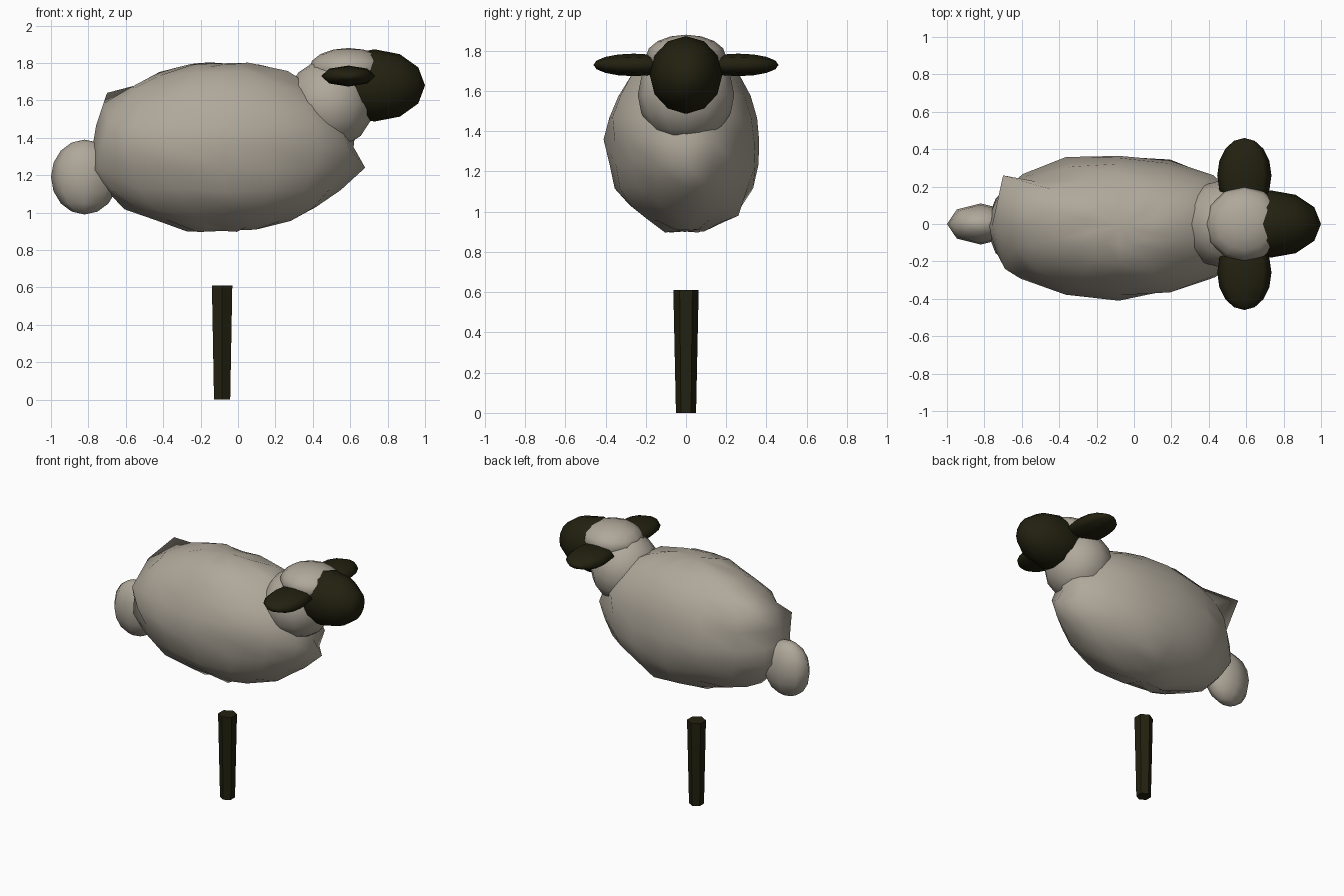
import bpy, math, random
from mathutils import Vector

if "Cube" in bpy.data.objects:
    bpy.data.objects.remove(bpy.data.objects["Cube"])

random.seed(4)


def material(name, rgb):
    m = bpy.data.materials.new(name)
    m.diffuse_color = (*rgb, 1)
    m.use_nodes = True
    m.node_tree.nodes["Principled BSDF"].inputs["Base Color"].default_value = m.diffuse_color
    return m


wool = material("pale wool", (0.43, 0.39, 0.325))
dark = material("dark hide", (0.016, 0.015, 0.005))


def blob(name, mat, centre, radii, segs=12, rings=8, turn=(0, 0, 0), smooth=True):
    """Smooth low-poly ellipsoid; 'turn' aims the poles before scaling."""
    bpy.ops.mesh.primitive_uv_sphere_add(segments=segs, ring_count=rings, radius=1,
                                         rotation=turn)
    ob = bpy.context.object
    ob.name = name
    bpy.ops.object.transform_apply(rotation=True)
    ob.scale = radii
    bpy.ops.object.transform_apply(scale=True)
    ob.location = centre
    bpy.ops.object.transform_apply(location=True)
    ob.data.materials.append(mat)
    if smooth:
        bpy.ops.object.shade_smooth()
    return ob


X_POLE = (0, math.pi / 2, 0)
Y_POLE = (math.pi / 2, 0, 0)

# Lumpy woollen body
c = Vector((-0.08, -0.01, 1.35))
body = blob("body", wool, c, (0.71, 0.38, 0.448), 16, 12)
for v in body.data.vertices:
    d = v.co - c
    if abs(d.z) < 0.44:
        v.co = c + d * random.uniform(0.98, 1.05)

# A few tufts that stick out of the fleece
for tuft in [(-0.70, 0.26, 1.64), (0.68, 0.0, 1.24), (-0.69, -0.24, 1.47),
             (0.08, 0.26, 0.98), (-0.08, -0.41, 1.36)]:
    t = Vector(tuft)
    min(body.data.vertices, key=lambda v: (v.co - t).length).co = t

# Tail, neck and woolly cap
blob("tail", wool, (-0.82, 0, 1.19), (0.18, 0.11, 0.20), 8, 8)
blob("neck", wool, (0.49, 0, 1.58), (0.235, 0.24, 0.24), 12, 8)
blob("head_wool", wool, (0.59, 0, 1.77), (0.21, 0.20, 0.11), 12, 8)

# Dark head and ears
blob("head", dark, (0.73, 0, 1.68), (0.27, 0.18, 0.193), 12, 6, X_POLE)
for side, label in ((1, "left"), (-1, "right")):
    blob(label + "_ear", dark, (0.59, side * 0.26, 1.73), (0.145, 0.20, 0.056),
         8, 8, Y_POLE)

# Single tapered six-sided leg
bpy.ops.mesh.primitive_cone_add(vertices=6, radius1=0.05, radius2=0.063, depth=0.61,
                                location=(-0.085, 0, 0.305))
leg = bpy.context.object
leg.name = "leg"
leg.data.materials.append(dark)
